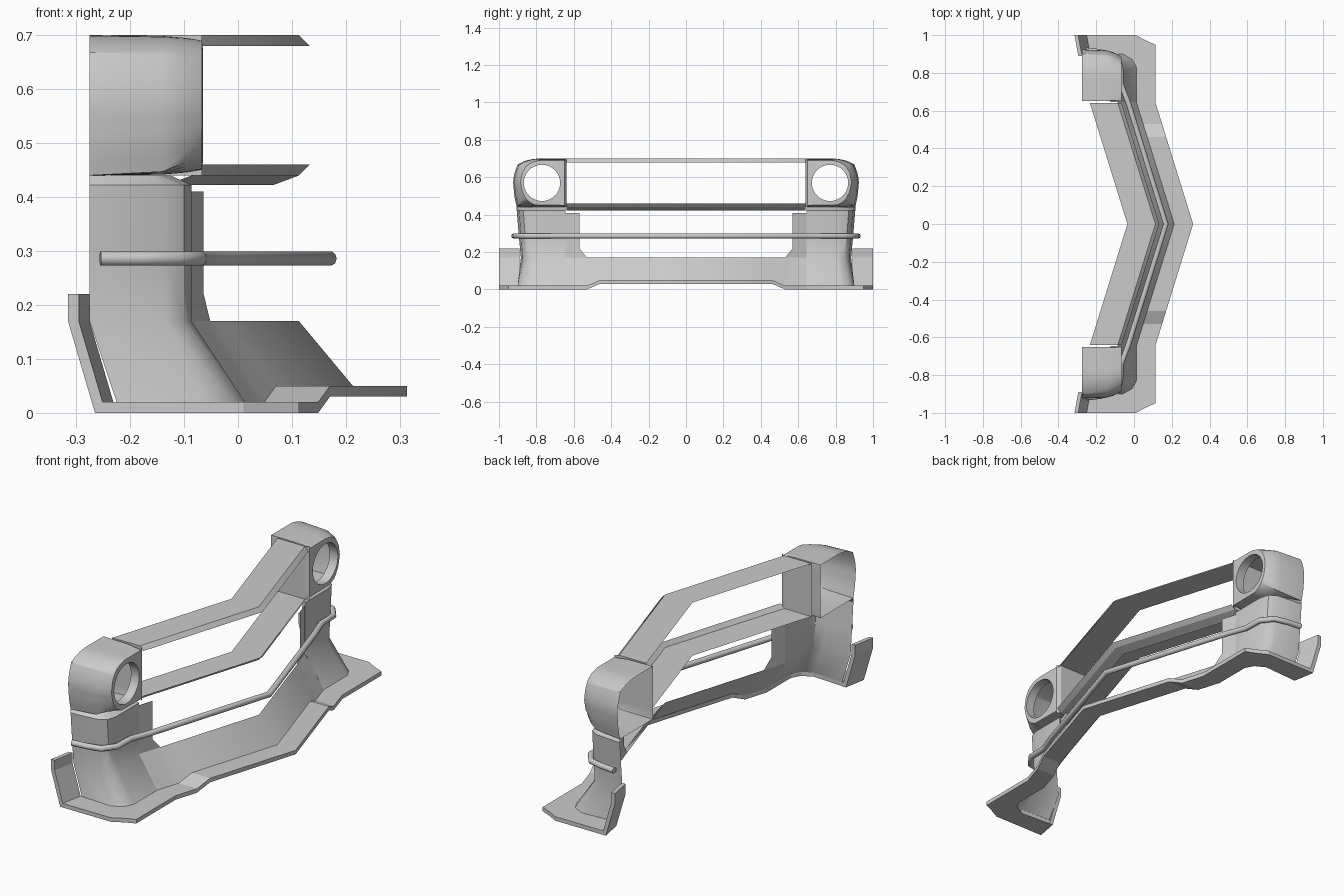
import bpy, bmesh, math
from mathutils import Vector

if "Cube" in bpy.data.objects:
    bpy.data.objects.remove(bpy.data.objects["Cube"])

SLOPE = 0.31          # sweep-back of the pointed nose
HALF = 0.645          # where the nose meets the corners


def sheet(name, grids, closed=False, polys=(), angle=30):
    """Make one mirrored object from grids of points (rows x columns) plus loose polygons."""
    bm = bmesh.new()
    for grid in grids:
        vs = [[bm.verts.new(p) for p in row] for row in grid]
        for r0, r1 in zip(vs, vs[1:]):
            n = len(r0)
            for i in range(n if closed else n - 1):
                j = (i + 1) % n
                bm.faces.new((r0[i], r0[j], r1[j], r1[i]))
    for poly in polys:
        bm.faces.new([bm.verts.new(p) for p in poly])
    bmesh.ops.remove_doubles(bm, verts=bm.verts, dist=0.0005)
    bmesh.ops.recalc_face_normals(bm, faces=bm.faces)
    me = bpy.data.meshes.new(name)
    bm.to_mesh(me)
    bm.free()
    ob = bpy.data.objects.new(name, me)
    bpy.context.collection.objects.link(ob)
    m = ob.modifiers.new("Mirror", 'MIRROR')
    m.use_axis = (False, True, False)
    bpy.ops.object.select_all(action='DESELECT')
    ob.select_set(True)
    bpy.context.view_layer.objects.active = ob
    bpy.ops.object.shade_smooth_by_angle(angle=math.radians(angle))
    return ob


def swept(profile, ys):
    """Sweep an (x, z) profile back along the pointed nose."""
    return [[(x - SLOPE * y, y, z) for x, z in profile] for y in ys]


# Lower nose panel with the raised side strips of the air intake
nose = []
for y, zb in ((0, .05), (.46, .05), (.53, .02), (.57, .02), (HALF, .02)):
    nose.append([(.213 - SLOPE * y, y, zb), (.113 - SLOPE * y, y, .17)])
strip = swept([(.113, .17), (.113, .22), (.113, .41)], (.57, HALF))
fx = lambda y: .113 - SLOPE * y
sheet("lower_nose_panel", [nose, strip],
      polys=[[(fx(.53), .53, .17), (fx(.57), .57, .17), (fx(.57), .57, .22)]], angle=20)

# Wraparound corners, flaring out at the bottom
bottom = [(.013, .645), (.013, .83), (-.01, .872), (-.06, .9), (-.225, .89)]
middle = [(-.086, .645), (-.086, .81), (-.1, .85), (-.135, .873), (-.275, .883)]
top = [(-.086, .645), (-.086, .825), (-.1, .87), (-.135, .893), (-.275, .905)]
ledge = [(-.125, .645), (-.125, .8), (-.14, .84), (-.165, .87), (-.275, .905)]
half = [((a + c) / 2, (b + d) / 2) for (a, b), (c, d) in zip(middle, top)]
rows = [[(x, y, z) for x, y in line] for line, z in
        ((bottom, .02), (middle, .17), (half, .29), (top, .422), (ledge, .44))]
sheet("corner_panel", [rows], angle=35)

# Splitter: solid strip, raised in the middle
outer = [(.313, 0), (.313 - SLOPE * .46, .46), (.313 - SLOPE * .53, .53), (.113, .645),
         (.113, .95), (.06, .973), (.01, 1), (-.265, 1)]
inner = [(.213, 0), (.213 - SLOPE * .46, .46), (.213 - SLOPE * .53, .53), (.013, .645),
         (.013, .83), (-.01, .872), (-.06, .9), (-.245, .89)]
lift = [.03, .03] + [0] * 6
split = [[(*o, z), (*i, z), (*i, z + .02), (*o, z + .02)]
         for o, i, z in zip(outer, inner, lift)]
sheet("splitter", [split], closed=True, polys=[split[-1]], angle=15)

# Upright end fins at the back of the splitter
fin = []
for x, z in ((-.265, 0), (-.258, .0), (-.315, .17), (-.315, .22)):
    if (x, z) == (-.258, .0):
        continue
    fin.append([(x, 1, z), (x + .02, 1, z), (x + .04, .89, z), (x + .02, .89, z)])
sheet("splitter_end_fin", [fin], closed=True, polys=[fin[0], fin[-1]], angle=15)

# Grille surround: folded top and bottom plates with end walls
ys = (0, HALF - .005)
sheet("grille_top_plate", [swept([(-.035, .7), (.113, .7), (.133, .68)], ys)], angle=10)
sheet("grille_bottom_plate", [swept([(-.035, .44), (.113, .44), (.133, .46)], ys),
                              swept([(.113, .44), (.065, .422)], ys)], angle=10)
ye = HALF - .005
sheet("grille_end_wall", [[[(x, ye, .44), (x, ye, .7)] for x in (-.235, fx(ye))],
                          [[(fx(ye), ye, .44), (fx(ye), ye, .7)],
                           [(-.067, .65, .44), (-.067, .65, .7)]]], angle=10)

# Headlight housings: open-backed shells with a round through hole
C = Vector((.77, .57))
back = [(.65, .44), (.905, .44), (.918, .5), (.925, .58), (.915, .63), (.9, .668),
        (.87, .685), (.82, .698), (.78, .7), (.65, .7)]
front = [(.65, .45), (.81, .452), (.85, .475), (.875, .52), (.885, .57), (.877, .62),
         (.855, .66), (.82, .682), (.78, .69), (.65, .69)]


def cast(poly, a):
    """Distance from the lamp centre to the outline in direction a."""
    d = Vector((math.cos(a), math.sin(a)))
    best = 9
    for p, q in zip(poly, poly[1:] + poly[:1]):
        p, e = Vector(p) - C, Vector(q) - Vector(p)
        den = d.x * e.y - d.y * e.x
        if abs(den) > 1e-9:
            t = (p.x * e.y - p.y * e.x) / den
            s = (p.x * d.y - p.y * d.x) / den
            if t > 0 and -1e-6 <= s <= 1 + 1e-6:
                best = min(best, t)
    return best


angles = [i * math.tau / 40 for i in range(40)]
angles += [math.atan2(z - C.y, y - C.x) % math.tau for y, z in (back[0], back[1], back[5], back[-1])]
angles.sort()


def ring(x, radius):
    return [(x, C.x + radius(a) * math.cos(a), C.y + radius(a) * math.sin(a)) for a in angles]


shell = [ring(-.275, lambda a: cast(back, a)),
         ring(-.14, lambda a: cast(back, a) * .85 + cast(front, a) * .15),
         ring(-.095, lambda a: cast(back, a) * .45 + cast(front, a) * .55),
         ring(-.067, lambda a: cast(front, a)),
         ring(-.065, lambda a: .105),
         ring(-.065, lambda a: .097),
         ring(-.11, lambda a: .097)]
sheet("headlight_housing", [shell], closed=True, angle=35)

# Round bumper bar following nose and corners
side = [(-.03, .64), (-.068, .74), (-.071, .84), (-.115, .897), (-.18, .912), (-.255, .92)]
path = [(x, -y) for x, y in reversed(side)] + [(.169, 0)] + side
cu = bpy.data.curves.new("bumper_bar", 'CURVE')
cu.dimensions = '3D'
cu.bevel_depth = .014
cu.bevel_resolution = 3
cu.use_fill_caps = True
sp = cu.splines.new('POLY')
sp.points.add(len(path) - 1)
for pt, (x, y) in zip(sp.points, path):
    pt.co = (x, y, .286, 1)
bar = bpy.data.objects.new("bumper_bar", cu)
bpy.context.collection.objects.link(bar)
